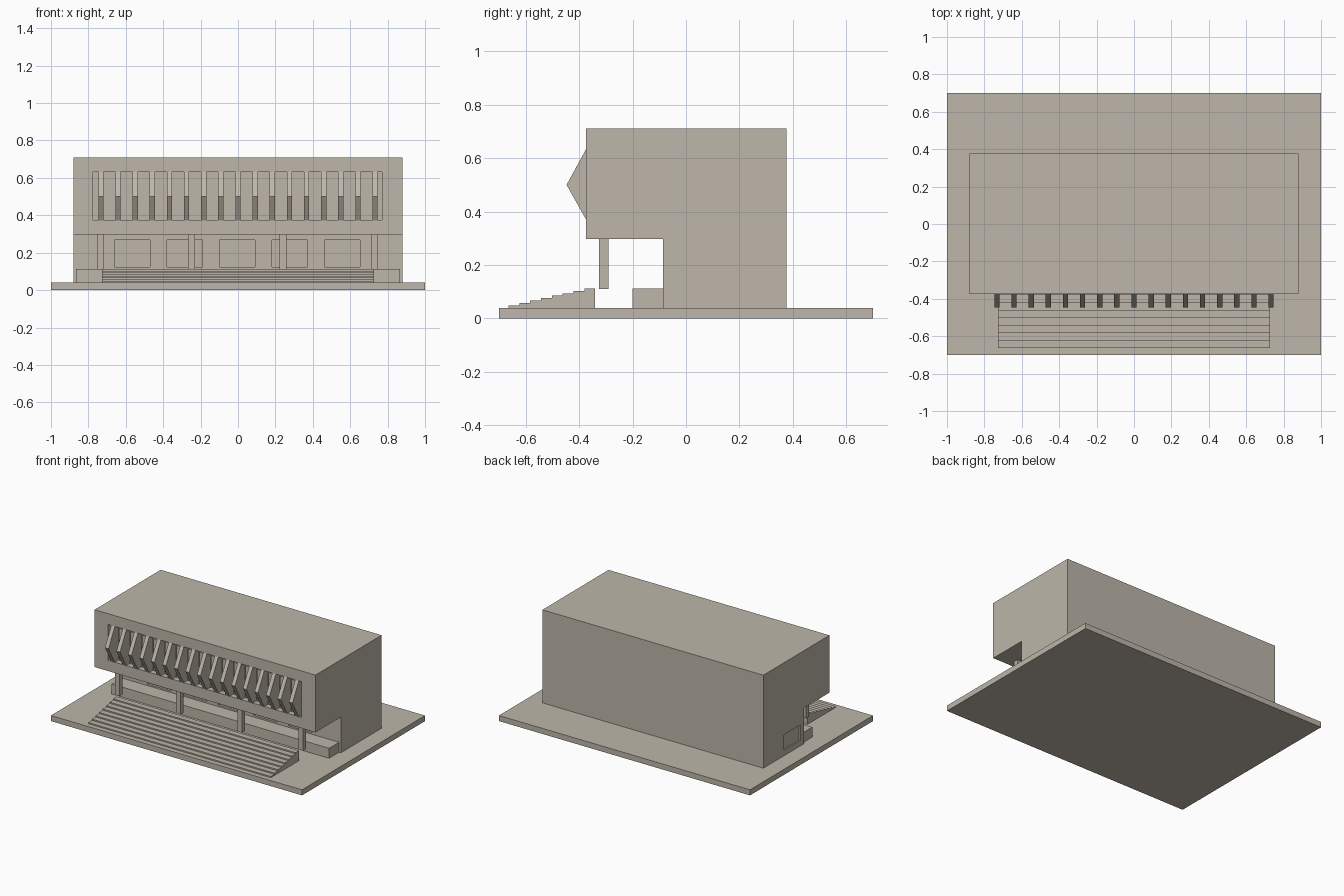
import bpy, bmesh

if "Cube" in bpy.data.objects:
    bpy.data.objects.remove(bpy.data.objects["Cube"])

stone = bpy.data.materials.new("warm_concrete")
stone.diffuse_color = (0.51, 0.47, 0.40, 1)
stone.use_nodes = True
stone.node_tree.nodes["Principled BSDF"].inputs["Base Color"].default_value = stone.diffuse_color


def prism(name, profile, x0, x1):
    """Extrude a (y, z) profile along x."""
    bm = bmesh.new()
    face = bm.faces.new([bm.verts.new((x0, y, z)) for y, z in profile])
    ext = bmesh.ops.extrude_face_region(bm, geom=[face])["geom"]
    verts = [g for g in ext if isinstance(g, bmesh.types.BMVert)]
    bmesh.ops.translate(bm, verts=verts, vec=(x1 - x0, 0, 0))
    bmesh.ops.recalc_face_normals(bm, faces=bm.faces)
    mesh = bpy.data.meshes.new(name)
    bm.to_mesh(mesh)
    bm.free()
    mesh.materials.append(stone)
    ob = bpy.data.objects.new(name, mesh)
    bpy.context.collection.objects.link(ob)
    return ob


def box(name, x, y, z):
    return prism(name, [(y[0], z[0]), (y[1], z[0]), (y[1], z[1]), (y[0], z[1])], *x)


def cut(target, x, y, z):
    """Carve a box-shaped recess and discard the cutter."""
    cutter = box("cutter", x, y, z)
    cutter.hide_render = True
    mod = target.modifiers.new("recess", 'BOOLEAN')
    mod.operation = 'DIFFERENCE'
    mod.solver = 'EXACT'
    mod.object = cutter
    bpy.context.view_layer.objects.active = target
    bpy.ops.object.modifier_apply(modifier=mod.name)
    bpy.data.objects.remove(cutter)


# Ground slab
box("plaza_slab", (-1, 1), (-0.7, 0.7), (0, 0.04))

# Main hall with overhanging upper storey
front, wall, niche = -0.375, -0.087, -0.335
hall = prism("main_hall", [(wall, 0.04), (0.377, 0.04), (0.377, 0.71),
                           (front, 0.71), (front, 0.297), (wall, 0.297)], -0.88, 0.88)

# Upper window band, ground floor windows and side window
cut(hall, (-0.775, 0.77), (-0.5, niche), (0.375, 0.632))
for i in range(5):
    cx = -0.565 + 0.2805 * i
    cut(hall, (cx - 0.094, cx + 0.094), (-0.15, wall + 0.015), (0.123, 0.268))
cut(hall, (-0.95, -0.87), (-0.045, 0.14), (0.08, 0.19))

# Pointed sun fins with window panes between them
pitch = 0.0916
for i in range(17):
    cx = (i - 8) * pitch
    prism("sun_fin", [(niche, 0.372), (front, 0.372), (-0.447, 0.5),
                      (front, 0.632), (niche, 0.632)], cx - 0.014, cx + 0.014)
    if i < 16:
        px = cx + pitch / 2
        box("upper_pane", (px - 0.022, px + 0.022), (niche - 0.008, niche + 0.002), (0.38, 0.61))

# Colonnade under the overhang
for i in range(4):
    cx = -0.736 + 0.488 * i
    box("column", (cx - 0.018, cx + 0.018), (-0.325, -0.29), (0.11, 0.30))

# Long plinth against the lower wall
box("entrance_plinth", (-0.866, 0.866), (-0.2, wall + 0.01), (0.04, 0.112))

# Broad front stair
steps, y0, y1, rise = 8, -0.664, -0.34, 0.009
run = 0.0405
profile = [(y1, 0.04), (y0, 0.04)]
for i in range(steps):
    z = 0.04 + rise * (i + 1)
    profile += [(y0 + run * i, z), (y0 + run * (i + 1), z)]
prism("front_stair", profile, -0.728, 0.726)
